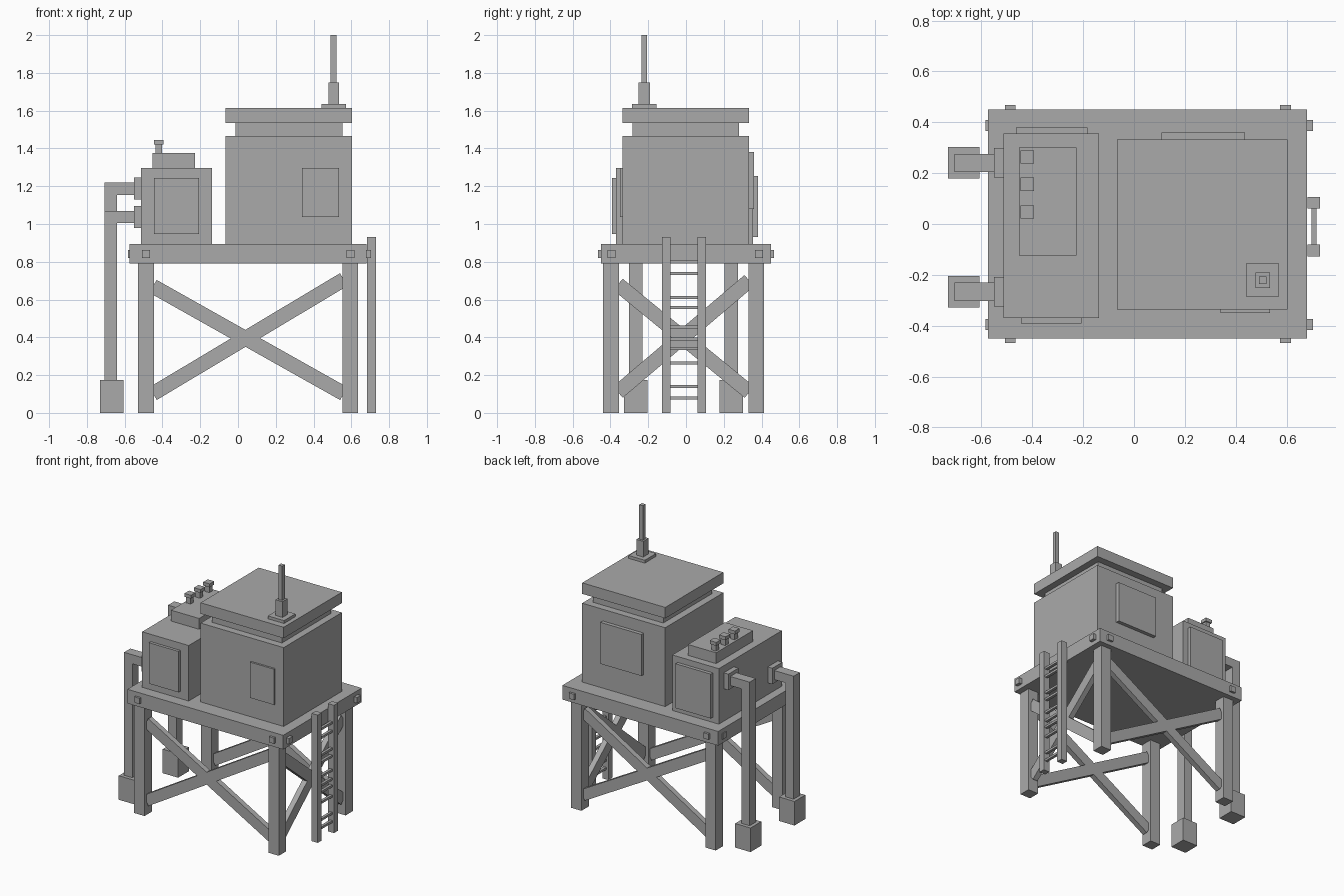
import bpy
import math
from mathutils import Vector

old = bpy.data.objects.get("Cube")
if old:
    bpy.data.objects.remove(old, do_unlink=True)

GREY = (0.4, 0.4, 0.4, 1.0)
mat = bpy.data.materials.new("plain grey")
mat.use_nodes = True
mat.diffuse_color = GREY
mat.node_tree.nodes["Principled BSDF"].inputs["Base Color"].default_value = GREY


def box(name, x, y, z):
    """Box spanning the given (low, high) range on each axis."""
    bpy.ops.mesh.primitive_cube_add(size=1)
    ob = bpy.context.object
    ob.name = name
    ob.location = [(a + b) / 2 for a, b in (x, y, z)]
    ob.scale = [b - a for a, b in (x, y, z)]
    ob.data.materials.append(mat)
    return ob


def around(c, half):
    return (c - half, c + half)


def brace(name, start, end, width=0.078, depth=0.04):
    """Flat bar between two points, lying in a vertical plane."""
    start, end = Vector(start), Vector(end)
    run = end - start
    ob = box(name, around(0, run.length / 2), around(0, depth / 2), around(0, width / 2))
    ob.location = (start + end) / 2
    flat = math.hypot(run.x, run.y)
    ob.rotation_euler = (0, -math.atan2(run.z, flat), math.atan2(run.y, run.x))


# Deck and legs
DECK = 0.893
box("deck", (-0.575, 0.68), (-0.451, 0.451), (0.79, DECK))
LEG_X, LEG_Y = (-0.487, 0.594), (-0.397, 0.372)
for x in LEG_X:
    for y in LEG_Y:
        box("leg", around(x, 0.042), around(y, 0.042), (0, 0.79))

# Bolt blocks on the deck edges
for x in (-0.487, 0.596):
    for s in (-1, 1):
        box("edge_bolt", around(x, 0.021), around(s * 0.453, 0.014), around(0.841, 0.021))
for y in (-0.395, 0.387):
    box("end_bolt_left", (0.67, 0.703), around(y, 0.021), around(0.841, 0.021))
    box("end_bolt_right", (-0.583, -0.56), around(y, 0.021), around(0.841, 0.021))

# Cross braces on the front, back and ladder side
x0, x1 = -0.45, 0.56
for y in LEG_Y:
    brace("long_brace", (x0, y, 0.67), (x1, y, 0.102))
    brace("long_brace", (x0, y, 0.102), (x1, y, 0.706))
y0, y1 = -0.36, 0.335
brace("end_brace", (LEG_X[1], y0, 0.68), (LEG_X[1], y1, 0.11))
brace("end_brace", (LEG_X[1], y0, 0.11), (LEG_X[1], y1, 0.70))

# Ladder
for y in (-0.104, 0.083):
    box("ladder_rail", (0.682, 0.731), around(y, 0.023), (0, 0.93))
for z in (0.08, 0.14, 0.265, 0.34, 0.39, 0.455, 0.557, 0.61, 0.737, 0.8):
    box("ladder_rung", (0.698, 0.718), (-0.09, 0.07), around(z, 0.008))

# Main cabin with recessed neck and roof slab
CABIN_X, CABIN_Y = (-0.066, 0.603), (-0.336, 0.333)
box("cabin", CABIN_X, CABIN_Y, (DECK, 1.467))
box("roof_neck", (-0.013, 0.552), (-0.283, 0.28), (1.467, 1.535))
box("roof_slab", CABIN_X, CABIN_Y, (1.535, 1.615))
box("cabin_front_panel", (0.34, 0.535), (-0.35, -0.33), (1.037, 1.297))
box("cabin_back_panel", (0.108, 0.437), (0.32, 0.36), (1.08, 1.382))

# Antenna
AX, AY = 0.506, -0.221
box("antenna_base", around(AX, 0.065), around(AY, 0.065), (1.615, 1.636))
box("antenna_socket", around(AX, 0.028), around(AY, 0.03), (1.636, 1.75))
box("antenna_rod", around(AX, 0.015), around(AY, 0.015), (1.75, 2.0))

# Machine housing with its panels
box("housing", (-0.513, -0.138), (-0.37, 0.355), (DECK, 1.297))
box("housing_front_panel", (-0.444, -0.206), (-0.391, -0.36), (0.946, 1.244))
box("housing_back_panel", (-0.465, -0.182), (0.34, 0.38), (0.931, 1.254))
box("housing_top_unit", (-0.453, -0.227), (-0.123, 0.301), (1.297, 1.376))

# Row of capped vents
for y in (0.047, 0.156, 0.263):
    box("vent_stem", around(-0.42, 0.018), around(y, 0.018), (1.376, 1.425))
    box("vent_cap", around(-0.42, 0.026), around(y, 0.026), (1.42, 1.445))

# Drain pipes: flange, arm, riser and footing
for y, top in ((-0.266, 1.07), (0.24, 1.22)):
    mid = top - 0.033
    box("pipe_flange", (-0.55, -0.513), around(y, 0.058), around(mid, 0.058))
    box("pipe_arm", (-0.64, -0.55), around(y, 0.036), around(mid, 0.033))
    box("pipe_riser", (-0.706, -0.64), around(y, 0.036), (0.175, top))
    box("pipe_footing", (-0.731, -0.607), around(y, 0.062), (0, 0.175))
